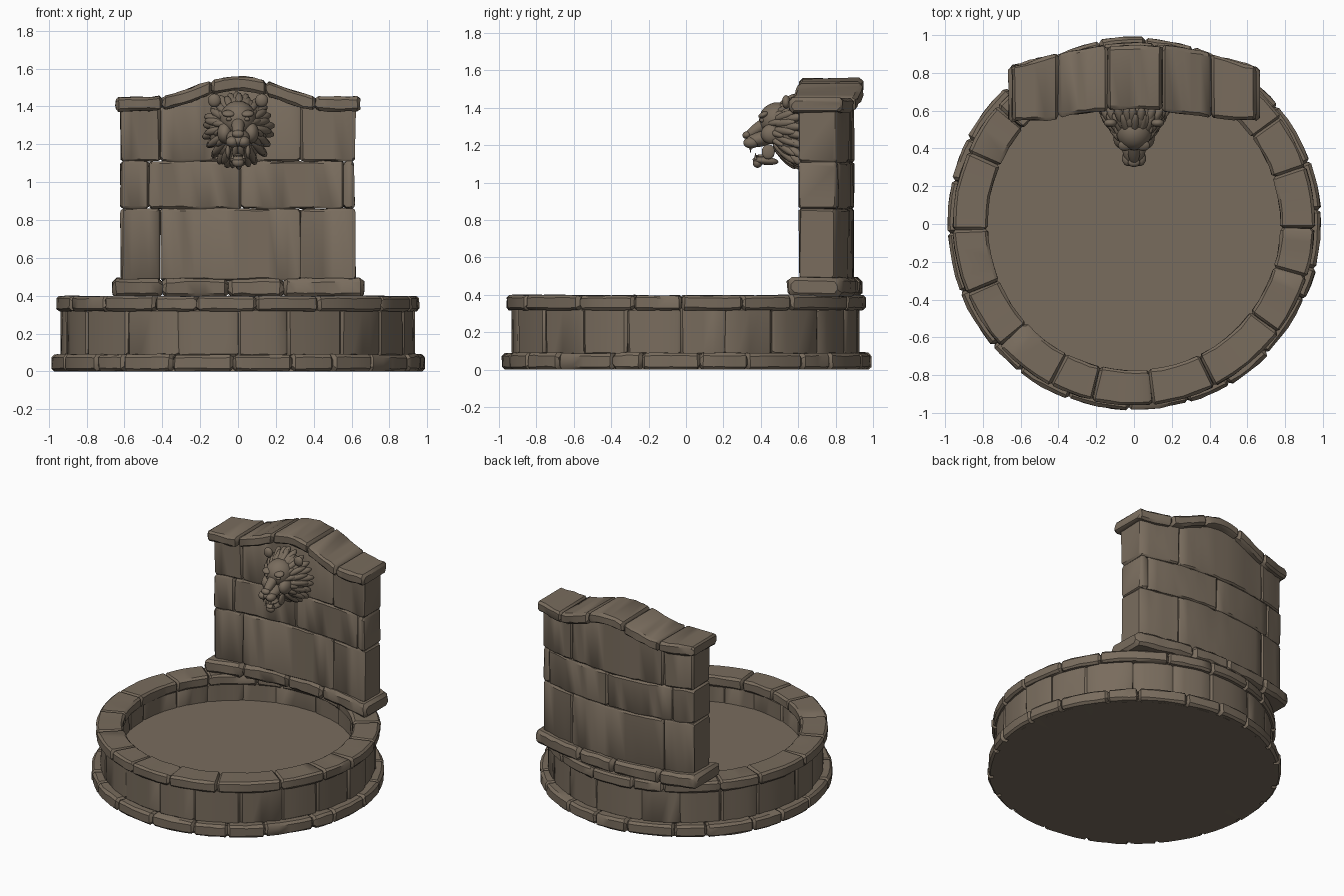
import bpy, bmesh, math, random
from mathutils import Matrix, Vector

if "Cube" in bpy.data.objects:
    bpy.data.objects.remove(bpy.data.objects["Cube"])

random.seed(7)
stone_mat = bpy.data.materials.new("weathered_stone")
stone_mat.diffuse_color = (0.19, 0.15, 0.11, 1)
stone_mat.use_nodes = True
stone_mat.node_tree.nodes["Principled BSDF"].inputs["Base Color"].default_value = stone_mat.diffuse_color


def finish(bm, name, angle=35):
    bmesh.ops.recalc_face_normals(bm, faces=bm.faces)
    me = bpy.data.meshes.new(name)
    bm.to_mesh(me)
    bm.free()
    ob = bpy.data.objects.new(name, me)
    bpy.context.collection.objects.link(ob)
    me.materials.append(stone_mat)
    bpy.ops.object.select_all(action='DESELECT')
    ob.select_set(True)
    bpy.context.view_layer.objects.active = ob
    bpy.ops.object.shade_smooth_by_angle(angle=math.radians(angle))
    return ob


def stone(bm, place, u0, u1, a0, a1, z0, z1, n, eu, ea, ez, wob=0.004):
    """Chamfered block lofted along u; place(u, depth, z) bends it."""
    us = [u0] + [u0 + eu + (u1 - u0 - 2 * eu) * i / n for i in range(n + 1)] + [u1]
    rings = []
    for i, u in enumerate(us):
        k = 0.9 if i in (0, len(us) - 1) else 0
        A0, A1, Z0, Z1 = a0 + ea * k, a1 - ea * k, z0 + ez * k, z1 - ez * k
        section = [(A0 + ea, Z0), (A1 - ea, Z0), (A1, Z0 + ez), (A1, Z1 - ez),
                   (A1 - ea, Z1), (A0 + ea, Z1), (A0, Z1 - ez), (A0, Z0 + ez)]
        ring = []
        for a, z in section:
            p = Vector(place(u, a, z))
            p += Vector([random.uniform(-wob, wob) for _ in range(3)])
            p.z = max(p.z, 0)
            ring.append(bm.verts.new(p))
        rings.append(ring)
    for r, s in zip(rings, rings[1:]):
        for j in range(8):
            bm.faces.new((r[j], r[(j + 1) % 8], s[(j + 1) % 8], s[j]))
    bm.faces.new(rings[0])
    bm.faces.new(rings[-1])


# ---- round basin: three courses of curved stones ----
def polar(u, r, z):
    return (r * math.cos(u), r * math.sin(u), z)


def ring_course(name, r0, r1, z0, z1, count, e, jit, start):
    bm = bmesh.new()
    cuts = [start + 2 * math.pi * (i + random.uniform(-0.22, 0.22)) / count for i in range(count)]
    cuts.append(cuts[0] + 2 * math.pi)
    for u0, u1 in zip(cuts, cuts[1:]):
        d = random.uniform(-jit, jit)
        stone(bm, polar, u0, u1, r0, r1 + d, z0, z1 + d * 0.4, 4, 0.016, e, e, 0.003)
    finish(bm, name)


ring_course("basin_foot", 0.80, 0.988, 0.0, 0.09, 22, 0.016, 0.006, 0.1)
ring_course("basin_wall", 0.79, 0.93, 0.08, 0.33, 20, 0.010, 0.006, 0.25)
ring_course("basin_rim", 0.775, 0.958, 0.318, 0.398, 18, 0.014, 0.005, 0.0)

bm = bmesh.new()
bmesh.ops.create_cone(bm, cap_ends=True, segments=64, radius1=0.95, radius2=0.85,
                      depth=0.2, matrix=Matrix.Translation((0, 0, 0.1)))
finish(bm, "basin_floor")


# ---- back wall, bowed along the basin ----
def bow(x, w=0.62):
    return 1 - min(1, abs(x) / w) ** 2


def arch(x):
    return 0.5 * (1 + math.cos(math.pi * min(1, abs(x) / 0.46)))


def wall(x, t, z):
    front, back = 0.60 + 0.06 * bow(x), 0.80 + 0.10 * bow(x)
    return (x, front + (back - front) * t, z)


def plinth(x, t, z):
    front, back = 0.54 + 0.11 * bow(x, 0.66), 0.83 + 0.11 * bow(x, 0.66)
    return (x, front + (back - front) * t, z)


def coping(x, t, z):
    front, back = 0.555 + 0.05 * bow(x, 0.45), 0.835 + 0.115 * bow(x, 0.6)
    return (x, front + (back - front) * t, z + 0.108 * arch(x))


def wall_top(x, t, z):
    # upper edge follows the arch, lower edge stays level
    return wall(x, t, z + (0.105 * arch(x) if z > 1.3 else 0))


def wall_course(name, place, cuts, z0, z1, e, steps=6):
    bm = bmesh.new()
    for x0, x1 in zip(cuts, cuts[1:]):
        d = random.uniform(-0.02, 0.02)
        n = max(2, round((x1 - x0) * steps * 3))
        stone(bm, place, x0, x1, d, 1 - d, z0, z1, n, e, e / 0.28, e)
    finish(bm, name)


wall_course("wall_plinth", plinth, [-0.665, -0.40, -0.05, 0.24, 0.665], 0.392, 0.492, 0.02)
wall_course("wall_lower_course", wall, [-0.62, -0.41, 0.33, 0.62], 0.48, 0.86, 0.012)
wall_course("wall_middle_course", wall, [-0.622, -0.47, 0.02, 0.56, 0.615], 0.86, 1.11, 0.012)
wall_course("wall_upper_course", wall_top, [-0.62, -0.41, 0.33, 0.62], 1.11, 1.40, 0.012)
wall_course("wall_coping", coping, [-0.645, -0.40, -0.14, 0.15, 0.41, 0.645], 1.375, 1.452, 0.015)


# ---- lion head spout ----
def blob(bm, c, r, tilt=0, sub=3, rot=None):
    m = rot if rot else Matrix.Rotation(tilt, 4, 'X')
    bmesh.ops.create_icosphere(bm, subdivisions=sub, radius=1,
                               matrix=Matrix.Translation(c) @ m @ Matrix.Diagonal((*r, 1)))


bm = bmesh.new()
blob(bm, (0, 0.57, 1.28), (0.155, 0.11, 0.175))
# swept locks in three overlapping rings: count, radii and depths of root and tip, width
for count, ra, rb, ya, yb, w in [(22, 0.115, 0.178, 0.53, 0.61, 0.024),
                                 (19, 0.09, 0.165, 0.48, 0.57, 0.022),
                                 (15, 0.075, 0.125, 0.445, 0.51, 0.018)]:
    for i in range(count):
        a = 2 * math.pi * (i + random.uniform(-0.2, 0.2)) / count
        s = random.uniform(0.95, 1.04)
        sx, sz = math.sin(a), math.cos(a)
        if w < 0.02 and sz < -0.75:
            continue
        p = Vector((sx * ra, ya, 1.285 + sz * ra * 1.1))
        q = Vector((sx * rb * s, yb, 1.285 + sz * rb * 1.1 * s - 0.012))
        d = q - p
        blob(bm, (p + q) / 2, (w, w, d.length * 0.68), sub=2,
             rot=d.to_track_quat('Z', 'Y').to_matrix().to_4x4())
finish(bm, "lion_mane", 50)

bm = bmesh.new()
blob(bm, (0, 0.49, 1.335), (0.095, 0.10, 0.095))                 # skull
blob(bm, (0, 0.405, 1.305), (0.034, 0.115, 0.032), 0.62)         # nose bridge
blob(bm, (0, 0.40, 1.235), (0.062, 0.09, 0.042), 0.25)           # muzzle
blob(bm, (0, 0.325, 1.255), (0.032, 0.024, 0.02), 0.3)           # nose
blob(bm, (0, 0.425, 1.117), (0.044, 0.07, 0.022), -0.1)          # lower jaw
blob(bm, (0, 0.382, 1.105), (0.032, 0.025, 0.026))               # chin
blob(bm, (0, 0.42, 1.142), (0.026, 0.05, 0.01))                  # tongue
for s in (-1, 1):
    blob(bm, (s * 0.03, 0.348, 1.213), (0.034, 0.042, 0.03))     # lip pad
    blob(bm, (s * 0.07, 0.46, 1.26), (0.04, 0.06, 0.055))        # cheek
    blob(bm, (s * 0.048, 0.415, 1.363), (0.036, 0.03, 0.016), 0.4)  # brow
    blob(bm, (s * 0.047, 0.407, 1.333), (0.016, 0.014, 0.011))   # eye
    blob(bm, (s * 0.053, 0.44, 1.165), (0.013, 0.035, 0.04))     # mouth corner
    blob(bm, (s * 0.125, 0.535, 1.432), (0.034, 0.022, 0.036))   # ear
    for y, z, flip, h in ((0.345, 1.18, math.pi, 0.04), (0.372, 1.142, 0, 0.034)):
        bmesh.ops.create_cone(bm, cap_ends=True, segments=8, radius1=0.009, radius2=0.001, depth=h,
                              matrix=Matrix.Translation((s * 0.03, y, z)) @ Matrix.Rotation(flip, 4, 'X'))
finish(bm, "lion_face", 50)
